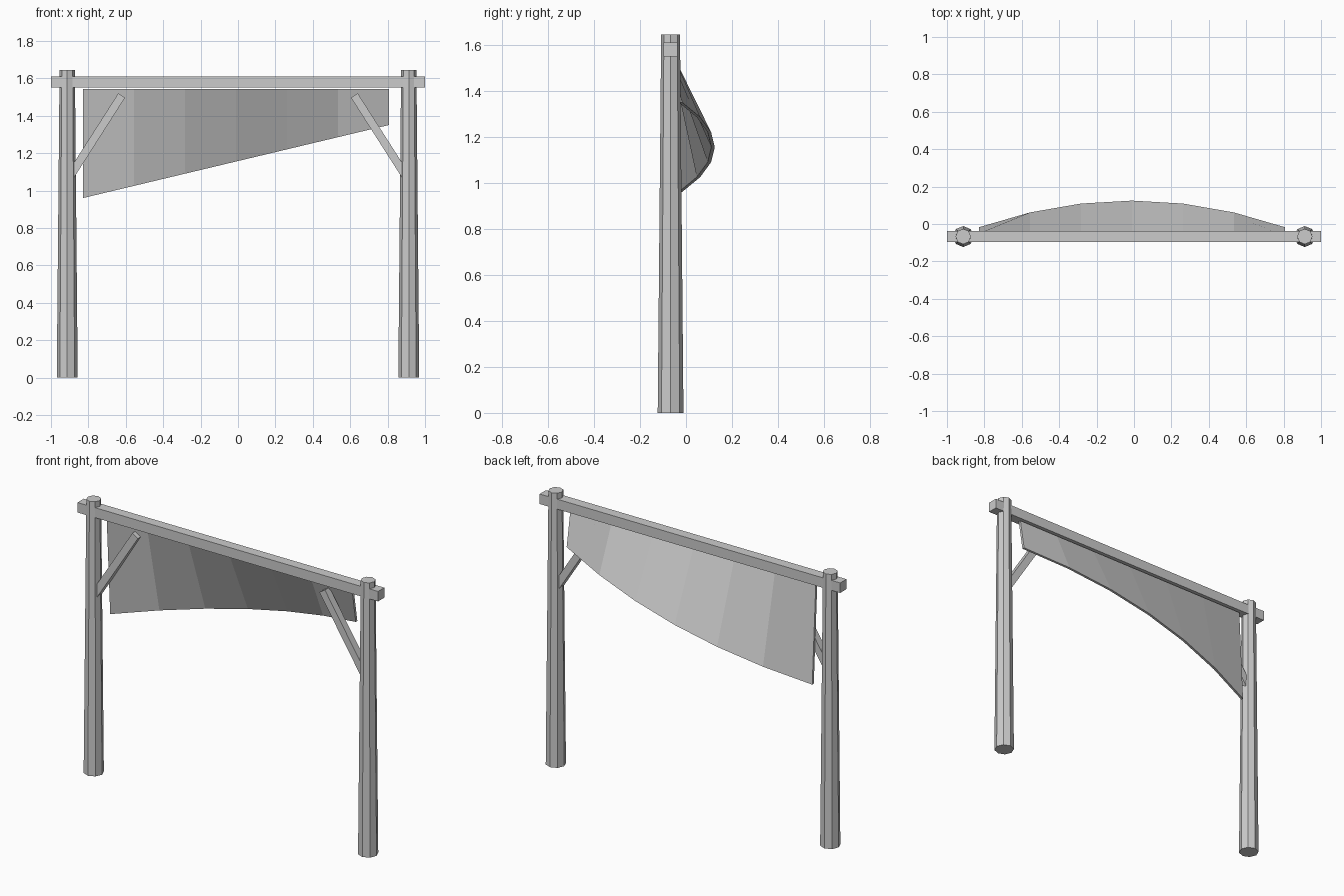
import bpy, bmesh
from mathutils import Vector

if "Cube" in bpy.data.objects:
    bpy.data.objects.remove(bpy.data.objects["Cube"], do_unlink=True)

FRAME_Y = -0.067
POST_X = 0.913

grey = bpy.data.materials.new("plain grey")
grey.use_nodes = True
grey.diffuse_color = (0.6, 0.6, 0.6, 1)
grey.node_tree.nodes["Principled BSDF"].inputs["Base Color"].default_value = (0.6, 0.6, 0.6, 1)


def finish(obj, name):
    obj.name = name
    obj.data.name = name
    obj.data.materials.append(grey)
    return obj


def post(name, x):
    """Tapered eight-sided post standing on the ground."""
    height = 1.645
    bpy.ops.mesh.primitive_cone_add(vertices=8, radius1=0.056, radius2=0.041, depth=height,
                                    location=(x, FRAME_Y, height / 2))
    finish(bpy.context.object, name)


def timber(name, start, end, thickness):
    """Square timber between two points in the frame's plane."""
    a, b = Vector(start), Vector(end)
    bpy.ops.mesh.primitive_cube_add(size=1, location=(a + b) / 2)
    obj = bpy.context.object
    obj.scale = (thickness, thickness, (b - a).length)
    obj.rotation_euler.y = (b - a).xz.angle_signed(Vector((0, 1))) * -1
    finish(obj, name)


# Posts and their diagonal braces
for side, s in (("left", 1), ("right", -1)):
    post(side + "_post", s * POST_X)
    timber(side + "_brace", (s * 0.90, FRAME_Y, 1.073), (s * 0.622, FRAME_Y, 1.508), 0.043)

# Top beam
timber("top_beam", (-1, FRAME_Y, 1.58), (1, FRAME_Y, 1.58), 0.06)


# Hanging cloth: straight top edge, slanted bottom edge billowing to the back
def cloth(segments=6, thickness=0.015):
    x0, x1, top = -0.828, 0.806, 1.543
    bm = bmesh.new()
    rings = []
    for i in range(segments + 1):
        t = i / segments
        x = x0 + (x1 - x0) * t
        bottom = 0.96 + 0.39 * t
        billow = -0.017 + 0.142 * (1 - (2 * t - 1) ** 2)
        ring = [(x, -0.05, top), (x, billow, bottom),
                (x, billow - thickness, bottom), (x, -0.05 - thickness, top)]
        rings.append([bm.verts.new(p) for p in ring])
    for a, b in zip(rings, rings[1:]):
        for k in range(4):
            n = (k + 1) % 4
            bm.faces.new((a[k], a[n], b[n], b[k]))
    bm.faces.new(rings[0])
    bm.faces.new(rings[-1])
    bmesh.ops.recalc_face_normals(bm, faces=bm.faces)
    mesh = bpy.data.meshes.new("cloth")
    bm.to_mesh(mesh)
    bm.free()
    obj = bpy.data.objects.new("cloth", mesh)
    bpy.context.collection.objects.link(obj)
    finish(obj, "hanging_cloth")


cloth()
